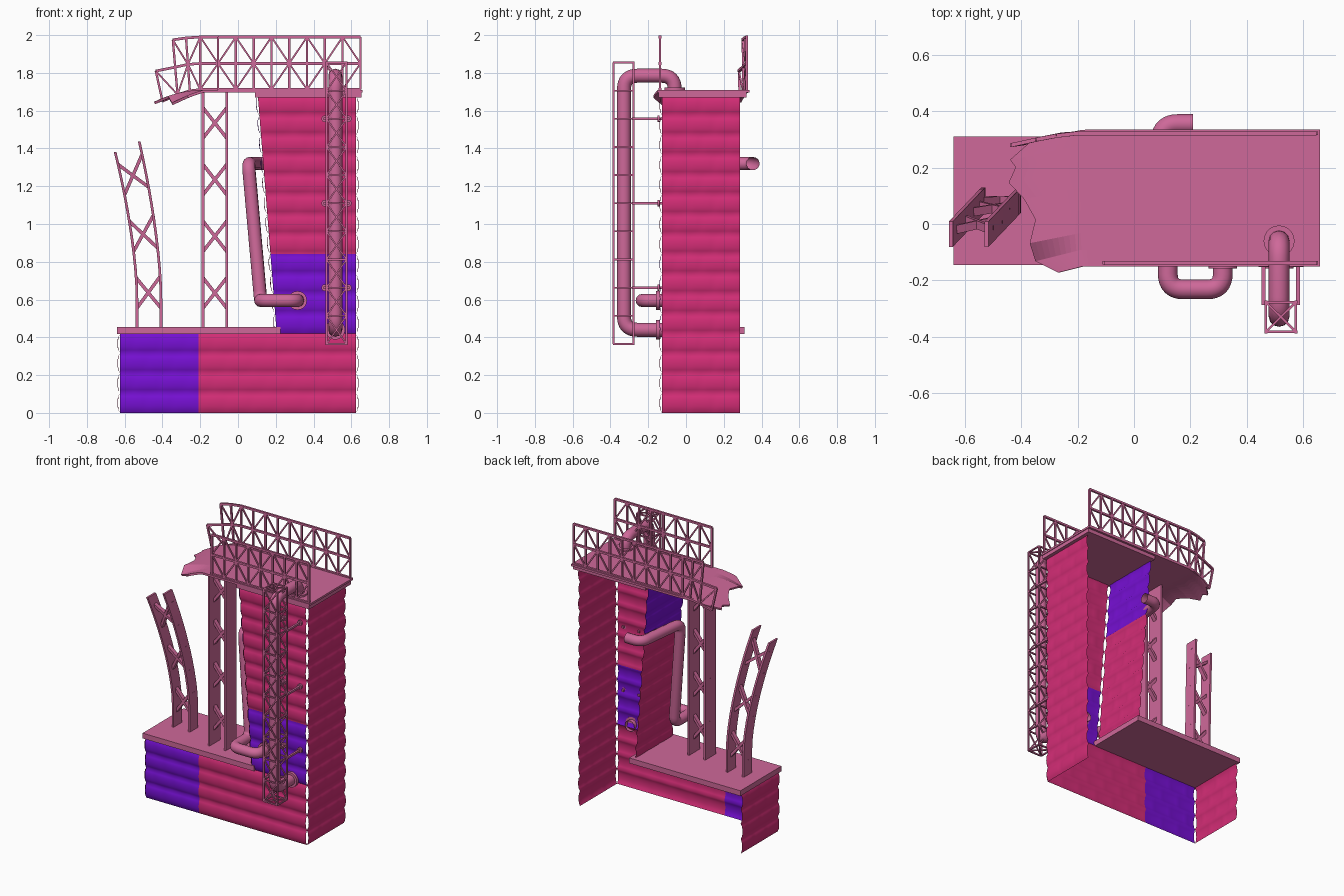
import bpy, bmesh, math
from mathutils import Vector as V

cube = bpy.data.objects.get("Cube")
if cube:
    bpy.data.objects.remove(cube)


def material(name, rgb):
    m = bpy.data.materials.new(name)
    m.use_nodes = True
    m.diffuse_color = (*rgb, 1)
    m.node_tree.nodes["Principled BSDF"].inputs["Base Color"].default_value = (*rgb, 1)
    return m


PINK = material("dusty pink", (0.62, 0.14, 0.32))
MAGENTA = material("magenta", (0.65, 0.026, 0.18))
PURPLE = material("purple", (0.18, 0.005, 0.65))


def finish(name, bm, mats):
    mesh = bpy.data.meshes.new(name)
    bm.to_mesh(mesh)
    bm.free()
    for m in mats:
        mesh.materials.append(m)
    ob = bpy.data.objects.new(name, mesh)
    bpy.context.collection.objects.link(ob)
    return ob


def beam(bm, p, q, w, d=None, side=V((0, 1, 0))):
    """Square bar from p to q; d is its size along the side direction."""
    p, q, d = V(p), V(q), d or w
    axis = (q - p).normalized()
    if abs(axis.dot(side)) > 0.95:
        side = V((1, 0, 0))
    a = axis.cross(side).normalized() * w / 2
    b = axis.cross(a).normalized() * d / 2
    ends = [[bm.verts.new(c + a * i + b * j) for i, j in ((-1, -1), (1, -1), (1, 1), (-1, 1))]
            for c in (p, q)]
    lo, hi = ends
    bm.faces.new(lo)
    bm.faces.new(hi[::-1])
    for k in range(4):
        n = (k + 1) % 4
        bm.faces.new((lo[n], lo[k], hi[k], hi[n]))


def box(name, lo, hi):
    bm = bmesh.new()
    y, z = (lo[1] + hi[1]) / 2, (lo[2] + hi[2]) / 2
    beam(bm, (lo[0], y, z), (hi[0], y, z), hi[2] - lo[2], hi[1] - lo[1])
    bmesh.ops.recalc_face_normals(bm, faces=bm.faces)
    return finish(name, bm, [PINK])


# --- Block walls: open sheets with bulging courses, coloured by tile
def wall(name, place, out, tiles, rows, width, purple):
    bm, n, out = bmesh.new(), 24, V(out)
    grid = []
    for j in range(rows * n + 1):
        line = []
        for i in range(tiles * n + 1):
            s, t = i / (tiles * n), j / (rows * n)
            course = j / 6
            block = s * width / 0.14 + 0.5 * (int(course) % 2)
            bulge = 0.014 * abs(math.sin(math.pi * course)) ** 0.6
            bulge *= 0.75 + 0.25 * abs(math.sin(math.pi * block)) ** 0.4
            line.append(bm.verts.new(V(place(s, t)) + out * bulge))
        grid.append(line)
    for j in range(rows * n):
        for i in range(tiles * n):
            f = bm.faces.new((grid[j][i], grid[j][i + 1], grid[j + 1][i + 1], grid[j + 1][i]))
            f.normal_update()
            f.material_index = int(purple(i // n, j // n))
            f.smooth = True
    bm.normal_update()
    if sum((f.normal for f in bm.faces), V()).dot(out) < 0:
        bmesh.ops.reverse_faces(bm, faces=bm.faces)
    return finish(name, bm, [MAGENTA, PURPLE])


FRONT, BACK, SIDE, TILE = -0.127, 0.285, 0.625, 0.42
TOP = 4 * TILE


def lean(t):
    return 0.205 - 0.1 * t


def depth(s):
    return FRONT + (BACK - FRONT) * s


wall("base_front_wall", lambda s, t: (SIDE * (2 * s - 1), FRONT, TILE * t),
     (0, -1, 0), 3, 1, 1.25, lambda i, j: i == 0)
wall("tower_front_wall", lambda s, t: (lean(t) + (SIDE - lean(t)) * s, FRONT, TILE * (1 + 3 * t)),
     (0, -1, 0), 1, 3, TILE, lambda i, j: j == 0)
wall("tower_leaning_wall", lambda s, t: (lean(t), depth(s), TILE * (1 + 3 * t)),
     (-1, 0, 0), 1, 3, TILE, lambda i, j: j == 2)
wall("tower_outer_wall", lambda s, t: (SIDE, depth(s), TOP * t),
     (1, 0, 0), 1, 4, TILE, lambda i, j: False)
wall("base_end_wall", lambda s, t: (-SIDE, depth(s), TILE * t),
     (-1, 0, 0), 1, 1, TILE, lambda i, j: False)

# --- Lower platform and roof trim
box("lower_platform", (-0.64, -0.145, 0.418), (0.225, 0.31, 0.455))
box("roof_trim", (0.09, -0.145, 1.67), (0.655, 0.32, 1.7))

# --- Roof deck: sheet with a torn, drooping end
TORN = [(-0.15, -0.27), (-0.09, -0.35), (-0.03, -0.37), (0.05, -0.35), (0.13, -0.39),
        (0.2, -0.445), (0.25, -0.42), (0.28, -0.44), (0.335, -0.36)]
bm = bmesh.new()
strips = []
for y, end in TORN:
    line = []
    for k in range(13):
        x = 0.66 if k == 0 else -0.15 + (end + 0.15) * (k - 1) / 11
        bend = max(0, -0.18 - x)
        yy = y - 0.25 * bend if y < -0.05 else y - 0.2 * bend
        line.append(bm.verts.new((x, yy, 1.71 - 0.9 * bend ** 2 - (0.25 * bend if y < -0.05 else 0))))
    strips.append(line)
for a, b in zip(strips, strips[1:]):
    for k in range(12):
        bm.faces.new((a[k], b[k], b[k + 1], a[k + 1])[::-1])
bmesh.ops.recalc_face_normals(bm, faces=bm.faces)
deck = finish("roof_deck", bm, [PINK])
solid = deck.modifiers.new("thickness", 'SOLIDIFY')
solid.thickness = 0.014
solid.offset = -1 if deck.data.polygons[0].normal.z > 0 else 1


# --- Railings: posts, three rails and diagonal webbing between stations
def railing(name, stations):
    bm = bmesh.new()
    for low, mid, high in stations:
        beam(bm, low, high or mid, 0.012)
    for k, (a, b) in enumerate(zip(stations, stations[1:])):
        for level in range(3):
            if a[level] and b[level]:
                beam(bm, a[level], b[level], 0.014)
        for level in range(2):
            if a[level + 1] and b[level + 1]:
                flip = (k + level) % 2
                p, q = (a, b) if flip else (b, a)
                beam(bm, p[level], q[level + 1], 0.009)
    bmesh.ops.recalc_face_normals(bm, faces=bm.faces)
    return finish(name, bm, [PINK])


def stations(y, panels):
    return [[(0.648 - 0.0942 * k, y, z) for z in (1.712, 1.85, 1.99)] for k in range(panels + 1)]


railing("front_railing", stations(-0.138, 8))
railing("back_railing", stations(0.322, 9) + [
    [(-0.255, 0.318, 1.705), (-0.265, 0.315, 1.845), (-0.275, 0.313, 1.985)],
    [(-0.32, 0.305, 1.685), (-0.335, 0.302, 1.83), (-0.345, 0.3, 1.975)],
    [(-0.4, 0.285, 1.65), (-0.435, 0.28, 1.81), None]])


# --- Truss columns: two deep plates joined by crosses
def column(name, x0, y0, z_top, gap, size, bend, crosses):
    bm = bmesh.new()
    steps = 12 if bend else 1

    def at(side, z):
        off = bend * max(0, (z - 0.62) / 0.8) ** 1.6
        tilt = 1.6 * bend * max(0, z - 0.62)
        return V((x0 + side * gap - off, y0 - off * 1.05, z + side * gap * tilt * 3))

    for side in (0, 1):
        rings = []
        for k in range(steps + 1):
            c = at(side, 0.45 + (z_top - 0.45) * k / steps)
            rings.append([bm.verts.new(c + V((i * 0.007, j * size / 2, 0)))
                          for i, j in ((-1, -1), (1, -1), (1, 1), (-1, 1))])
        bm.faces.new(rings[0])
        bm.faces.new(rings[-1])
        for a, b in zip(rings, rings[1:]):
            for k in range(4):
                bm.faces.new((a[k], a[k - 1], b[k - 1], b[k]))
    for k in range(crosses):
        z = 0.635 + 0.3 * k
        for s in (0, 1):
            beam(bm, at(s, z - 0.08), at(1 - s, z + 0.08), 0.018, 0.03)
    bmesh.ops.recalc_face_normals(bm, faces=bm.faces)
    return finish(name, bm, [PINK])


column("straight_column", -0.185, 0.0, 1.7, 0.125, 0.12, 0, 4)
column("curved_column", -0.535, 0.085, 1.38, 0.127, 0.09, 0.125, 3)


# --- Pipes: round tubes along paths with rounded corners
def pipe(name, points, radius, fillet):
    pts = [V(p) for p in points]
    path = [pts[0]]
    for a, b, c in zip(pts, pts[1:], pts[2:]):
        p, q = b + (a - b).normalized() * fillet, b + (c - b).normalized() * fillet
        path += [p.lerp(b, t).lerp(b.lerp(q, t), t) for t in (k / 8 for k in range(9))]
    path.append(pts[-1])
    cu = bpy.data.curves.new(name, 'CURVE')
    cu.dimensions = '3D'
    cu.bevel_depth, cu.bevel_resolution = radius, 4
    sp = cu.splines.new('POLY')
    sp.points.add(len(path) - 1)
    for p, co in zip(sp.points, path):
        p.co = (*co, 1)
    cu.materials.append(PINK)
    ob = bpy.data.objects.new(name, cu)
    bpy.context.collection.objects.link(ob)
    bpy.ops.object.select_all(action='DESELECT')
    ob.select_set(True)
    bpy.context.view_layer.objects.active = ob
    bpy.ops.object.convert(target='MESH')


def collar(name, centre, radius, length, turn=(0, 0, 0)):
    bpy.ops.mesh.primitive_cylinder_add(vertices=20, radius=radius, depth=length,
                                        location=centre, rotation=turn)
    ob = bpy.context.object
    ob.name = name
    ob.data.materials.append(PINK)
    bpy.ops.object.shade_smooth_by_angle()


FACING = (math.pi / 2, 0, 0)
PX = 0.515
pipe("tall_pipe", [(PX, -0.11, 0.44), (PX, -0.328, 0.44), (PX, -0.328, 1.785),
                   (PX, -0.06, 1.785), (PX, -0.06, 1.69)], 0.037, 0.07)
pipe("wrapping_pipe", [(0.315, -0.1, 0.595), (0.315, -0.232, 0.595), (0.12, -0.232, 0.595),
                       (0.12, -0.04, 0.595), (0.055, -0.02, 1.32), (0.1, 0.355, 1.32),
                       (0.21, 0.355, 1.32)], 0.035, 0.055)
collar("tall_pipe_roof_collar", (PX, -0.06, 1.715), 0.055, 0.015)
collar("tall_pipe_wall_collar", (PX, -0.148, 0.44), 0.052, 0.02, FACING)
collar("wrapping_pipe_collar", (0.315, -0.148, 0.595), 0.05, 0.02, FACING)

# --- Cage around the tall pipe, with brackets back to the wall
bm = bmesh.new()
X0, X1, Y0, Y1 = 0.468, 0.575, -0.383, -0.277
corners = [(X0, Y0), (X1, Y0), (X1, Y1), (X0, Y1)]
levels = [0.365 + 0.149 * k for k in range(11)]
for c in corners:
    beam(bm, (*c, levels[0]), (*c, levels[-1]), 0.011)
for z in levels:
    for k in range(4):
        beam(bm, (*corners[k - 1], z), (*corners[k], z), 0.009)
for a, b in zip(levels, levels[1:]):
    for y in (Y0, Y1):
        beam(bm, (X0, y, a), (X1, y, b), 0.008)
        beam(bm, (X1, y, a), (X0, y, b), 0.008)
for z in (levels[0], levels[-1]):
    beam(bm, (X0, Y0, z), (X1, Y1, z), 0.008)
    beam(bm, (X1, Y0, z), (X0, Y1, z), 0.008)
for z in levels[2::3]:
    for x in (X0 - 0.008, X1 + 0.008):
        beam(bm, (x, Y1 - 0.01, z), (x, FRONT, z), 0.014)
bmesh.ops.recalc_face_normals(bm, faces=bm.faces)
finish("pipe_cage", bm, [PINK])
for k, z in enumerate(levels[2::3]):
    for j, x in enumerate((X0 - 0.008, X1 + 0.008)):
        collar(f"bracket_foot_{k}_{j}", (x, -0.146, z), 0.018, 0.012, FACING)
